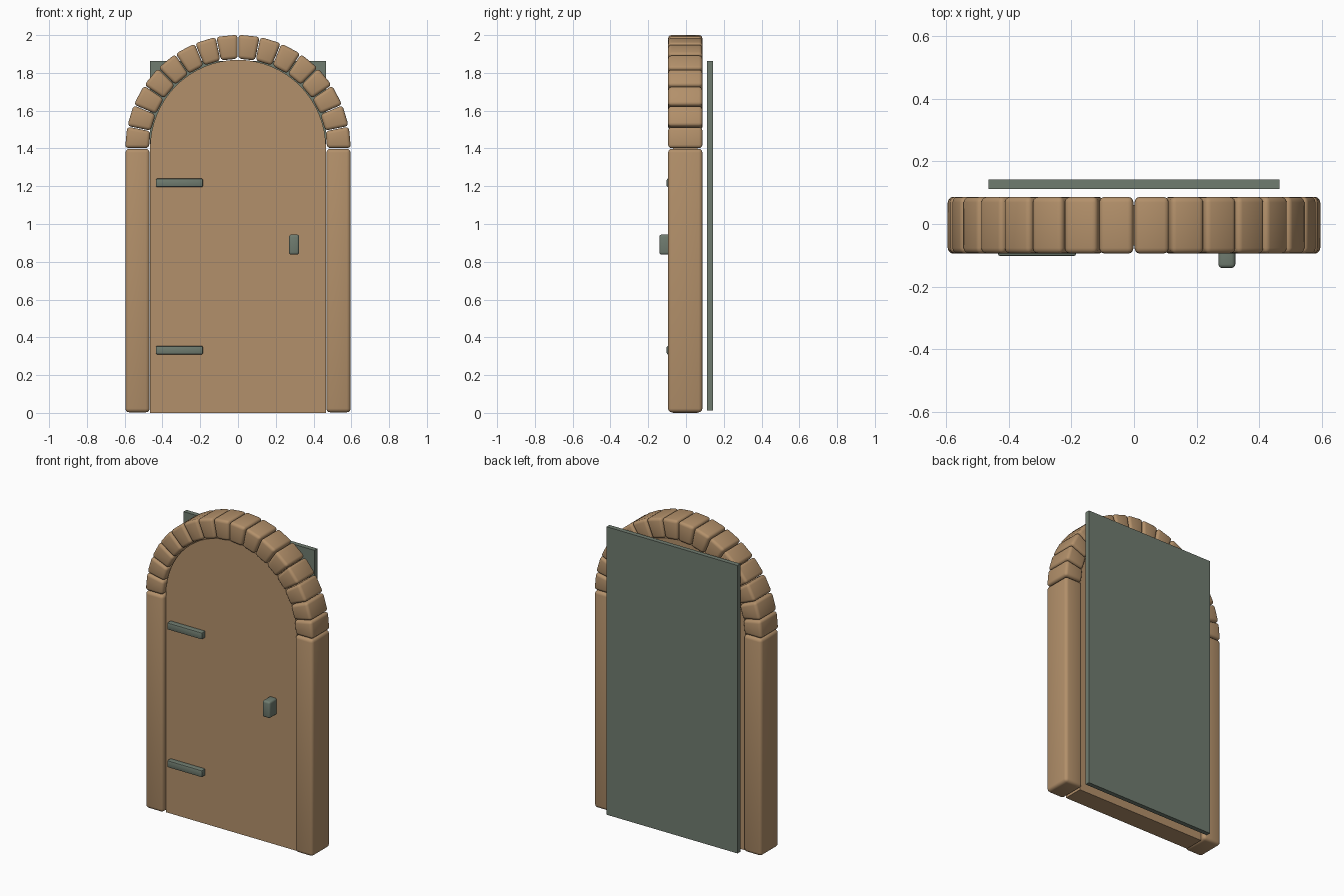
import bpy, bmesh, math
from mathutils import Vector

if "Cube" in bpy.data.objects:
    bpy.data.objects.remove(bpy.data.objects["Cube"])


def material(name, rgb):
    m = bpy.data.materials.new(name)
    m.diffuse_color = (*rgb, 1)
    m.use_nodes = True
    m.node_tree.nodes["Principled BSDF"].inputs["Base Color"].default_value = m.diffuse_color
    return m


WOOD = material("warm_tan", (0.45, 0.28, 0.145))
IRON = material("slate_grey", (0.16, 0.2, 0.16))
SPRING = 1.4            # height where the arch starts
FRONT, BACK = -0.095, 0.087


def prism(name, outline, y0, y1, mat, bevel=0.0, segments=3):
    """Extrude an XZ outline from y0 to y1 and round its edges."""
    bm = bmesh.new()
    face = bm.faces.new([bm.verts.new((x, y0, z)) for x, z in outline])
    ext = bmesh.ops.extrude_face_region(bm, geom=[face])
    verts = [v for v in ext["geom"] if isinstance(v, bmesh.types.BMVert)]
    bmesh.ops.translate(bm, verts=verts, vec=Vector((0, y1 - y0, 0)))
    bmesh.ops.recalc_face_normals(bm, faces=bm.faces)
    if bevel:
        bmesh.ops.bevel(bm, geom=bm.edges[:], offset=bevel, segments=segments,
                        profile=0.5, affect='EDGES', clamp_overlap=True)
    mesh = bpy.data.meshes.new(name)
    bm.to_mesh(mesh)
    bm.free()
    mesh.materials.append(mat)
    ob = bpy.data.objects.new(name, mesh)
    bpy.context.collection.objects.link(ob)
    bpy.ops.object.select_all(action='DESELECT')
    ob.select_set(True)
    bpy.context.view_layer.objects.active = ob
    bpy.ops.object.shade_smooth_by_angle(angle=math.radians(35))
    return ob


def rect(x0, x1, z0, z1):
    return [(x0, z0), (x1, z0), (x1, z1), (x0, z1)]


def polar(r, a, squash=0.993):
    return (r * squash * math.cos(a), SPRING + r * math.sin(a))


# side jambs
for side, s in (("left", -1), ("right", 1)):
    xs = sorted((s * 0.468, s * 0.596))
    prism(f"{side}_jamb", rect(*xs, 0.003, SPRING - 0.002), FRONT, BACK, WOOD, 0.02)

# arch stones
COUNT, GAP = 16, math.radians(0.2)
for i in range(COUNT):
    a0 = math.pi * i / COUNT + GAP
    a1 = math.pi * (i + 1) / COUNT - GAP
    outline = [polar(0.475, a0), polar(0.602, a0), polar(0.602, a1), polar(0.475, a1)]
    prism(f"arch_stone_{i + 1:02d}", outline, FRONT, BACK, WOOD, 0.018)

# arched door leaf
arc = [polar(0.469, math.pi * i / 32) for i in range(33)]
prism("door_leaf", [(-0.466, 0.0), (0.466, 0.0)] + arc, -0.068, 0.06, WOOD)

# hinge straps
for name, z in (("lower_hinge", 0.332), ("upper_hinge", 1.218)):
    prism(name, rect(-0.435, -0.186, z - 0.022, z + 0.022), -0.102, -0.06, IRON, 0.006, 2)

# handle
prism("handle", rect(0.27, 0.324, 0.838, 0.944), -0.141, -0.06, IRON, 0.012, 3)

# backing panel
prism("backing_panel", rect(-0.466, 0.466, 0.012, 1.864), 0.112, 0.142, IRON)
